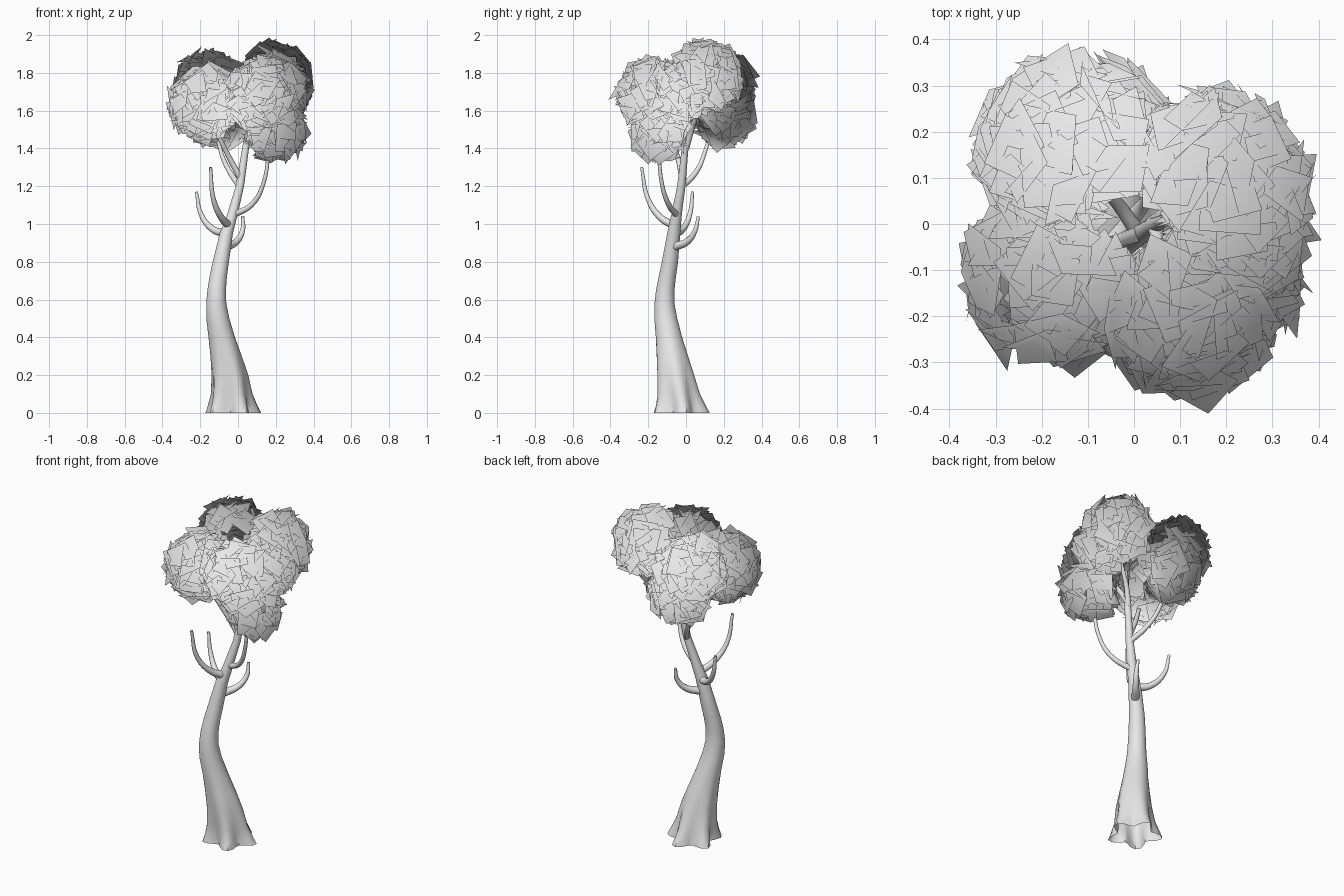
import bpy
import bmesh
import math
import random
from mathutils import Vector

random.seed(7)
cube = bpy.data.objects.get("Cube")
if cube:
    bpy.data.objects.remove(cube, do_unlink=True)

grey = bpy.data.materials.new("light_grey")
grey.use_nodes = True
grey.diffuse_color = (0.8, 0.8, 0.8, 1)
grey.node_tree.nodes["Principled BSDF"].inputs["Base Color"].default_value = (0.8, 0.8, 0.8, 1)


def add_object(name, data):
    obj = bpy.data.objects.new(name, data)
    bpy.context.scene.collection.objects.link(obj)
    data.materials.append(grey)
    return obj


def select_only(obj):
    bpy.ops.object.select_all(action='DESELECT')
    obj.select_set(True)
    bpy.context.view_layer.objects.active = obj


def mesh_object(name, bm):
    mesh = bpy.data.meshes.new(name)
    bm.to_mesh(mesh)
    bm.free()
    return add_object(name, mesh)


# Trunk: leaning rings that flare into five root lobes (z, x, y, radius, lobe)
TRUNK = [
    (0, -.03, -.03, .125, .032),
    (.04, -.033, -.033, .115, .024),
    (.1, -.037, -.042, .105, .012),
    (.2, -.045, -.057, .096, .005),
    (.3, -.064, -.073, .083, .002),
    (.4, -.086, -.09, .07, 0),
    (.5, -.107, -.107, .061, 0),
    (.58, -.115, -.114, .053, 0),
    (.65, -.113, -.11, .049, 0),
    (.72, -.105, -.099, .046, 0),
    (.8, -.091, -.085, .043, 0),
    (.95, -.062, -.065, .035, 0),
    (1.05, -.03, -.05, .028, 0),
    (1.2, .01, -.025, .022, 0),
    (1.4, .04, -.005, .018, 0),
    (1.6, .07, .01, .012, 0),
]
SIDES = 30


def build_trunk():
    bm = bmesh.new()
    rings = []
    for z, cx, cy, radius, lobe in TRUNK:
        ring = []
        for i in range(SIDES):
            a = math.tau * i / SIDES
            r = radius + lobe * math.cos(5 * (a - math.radians(225)))
            ring.append(bm.verts.new((cx + r * math.cos(a), cy + r * math.sin(a), z)))
        rings.append(ring)
    for low, high in zip(rings, rings[1:]):
        for i in range(SIDES):
            j = (i + 1) % SIDES
            bm.faces.new((low[i], low[j], high[j], high[i]))
    bm.faces.new(rings[-1])
    trunk = mesh_object("trunk", bm)
    select_only(trunk)
    bpy.ops.object.shade_smooth_by_angle(angle=math.radians(50))


# Branches: tapered tubes along smooth paths
def build_branch(name, points, thick, tip):
    curve = bpy.data.curves.new(name, 'CURVE')
    curve.dimensions = '3D'
    curve.bevel_depth = 1
    curve.bevel_resolution = 3
    curve.resolution_u = 6
    curve.use_fill_caps = True
    spline = curve.splines.new('BEZIER')
    spline.bezier_points.add(len(points) - 1)
    for i, (bp, co) in enumerate(zip(spline.bezier_points, points)):
        bp.co = co
        bp.handle_left_type = bp.handle_right_type = 'AUTO'
        bp.radius = thick + (tip - thick) * i / (len(points) - 1)
    obj = add_object(name, curve)
    select_only(obj)
    bpy.ops.object.convert(target='MESH')
    bpy.ops.object.shade_smooth_by_angle(angle=math.radians(60))


BRANCHES = {
    "bare_branch_front": [(-.045, -.055, .99), (-.085, -.13, 1.03), (-.13, -.2, 1.13), (-.145, -.235, 1.3)],
    "bare_branch_right": [(-.06, -.06, .95), (-.13, -.02, .97), (-.195, .02, 1.05), (-.22, .035, 1.17)],
    "bare_branch_back": [(-.06, -.06, .88), (-.005, .01, .91), (.025, .05, .97), (.025, .065, 1.04)],
    "fork_front_left": [(-.02, -.05, 1.05), (.07, -.09, 1.1), (.13, -.125, 1.2), (.17, -.15, 1.48)],
    "fork_back_right": [(.01, -.02, 1.2), (-.04, .05, 1.27), (-.09, .1, 1.38), (-.12, .15, 1.6)],
    "fork_front_right": [(.015, -.02, 1.24), (-.04, -.04, 1.34), (-.1, -.08, 1.46), (-.16, -.11, 1.6)],
    "fork_back_left": [(.04, 0, 1.4), (.08, .03, 1.5), (.14, .06, 1.6), (.18, .08, 1.72)],
    "fork_front": [(.045, 0, 1.42), (.06, -.06, 1.52), (.1, -.12, 1.6), (.12, -.15, 1.68)],
}

# Foliage: round clumps of square leaf cards (centre, radius, cards)
CLUMPS = [
    ((-.18, -.11, 1.64), .17, 150),
    ((.12, -.18, 1.68), .165, 140),
    ((.21, -.14, 1.48), .13, 80),
    ((.22, -.05, 1.7), .135, 90),
    ((.19, .1, 1.78), .165, 140),
    ((-.15, .17, 1.73), .17, 140),
    ((-.09, .19, 1.58), .145, 100),
]
# Point that all leaf shading radiates from
CROWN = Vector((0, 0, 1.42))


def random_direction():
    return Vector([random.gauss(0, 1) for _ in range(3)]).normalized()


def build_foliage():
    bm = bmesh.new()
    for centre, radius, count in CLUMPS:
        made = 0
        while made < count:
            d = random_direction()
            spot = Vector(centre) + d * radius * random.uniform(.88, 1.03)
            # Keep the middle of the crown open
            if spot.xy.length < .12:
                continue
            normal = (d + random_direction() * .5).normalized()
            u = normal.cross(random_direction()).normalized()
            v = normal.cross(u)
            half = random.uniform(.045, .075)
            corners = [(-1, -1), (1, -1), (1, 1), (-1, 1)]
            bm.faces.new([bm.verts.new(spot + (u * a + v * b) * half) for a, b in corners])
            made += 1
    foliage = mesh_object("foliage", bm)
    # Shade all cards as one soft crown
    mesh = foliage.data
    mesh.shade_smooth()
    mesh.normals_split_custom_set_from_vertices(
        [(vert.co - CROWN).normalized() for vert in mesh.vertices])


build_trunk()
for label, path in BRANCHES.items():
    bare = label.startswith("bare")
    build_branch(label, path, .023 if bare else .017, .008)
build_foliage()
